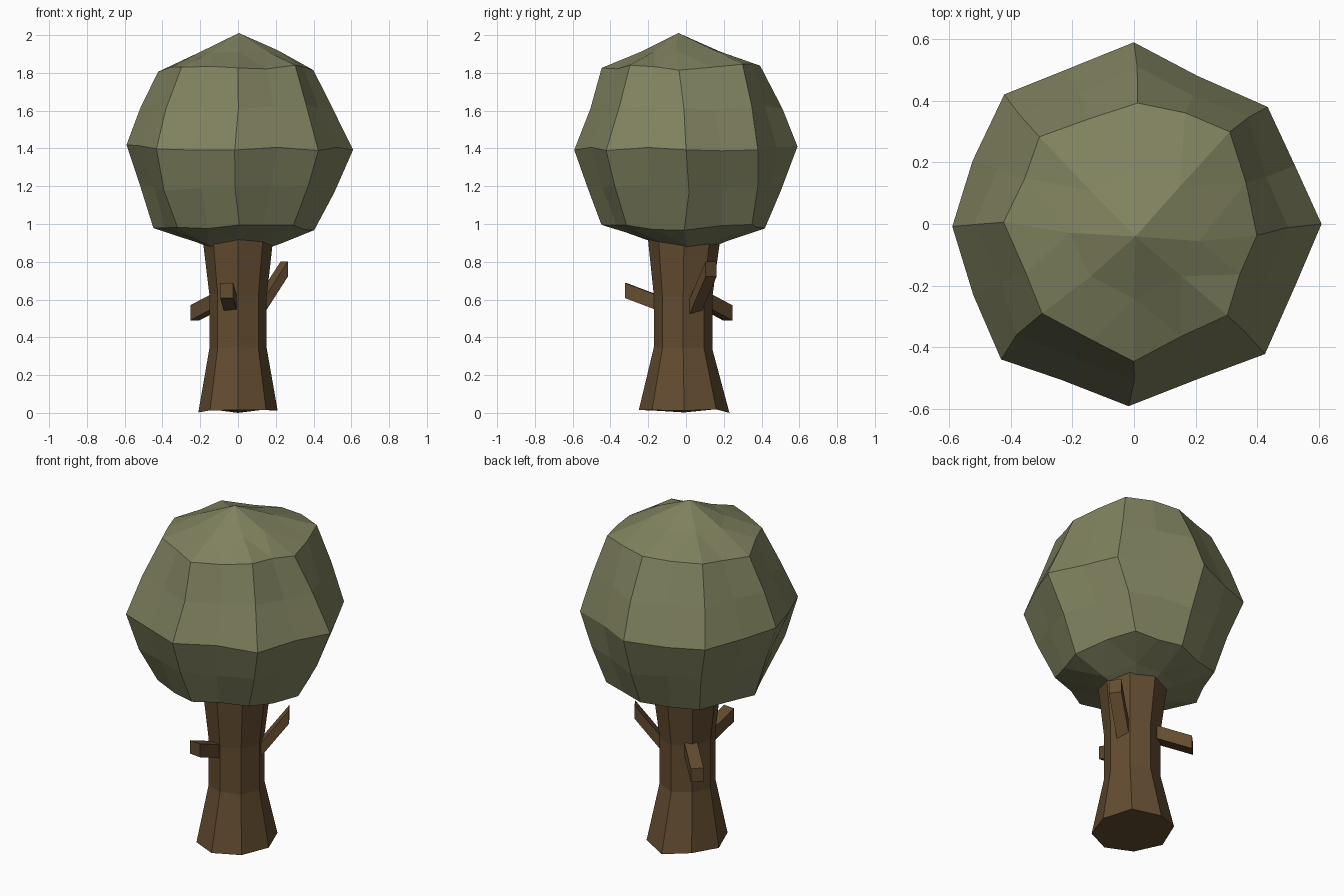
import bpy, bmesh, math, random
from mathutils import Vector

random.seed(4)
if "Cube" in bpy.data.objects:
    bpy.data.objects.remove(bpy.data.objects["Cube"], do_unlink=True)


def material(name, rgb):
    m = bpy.data.materials.new(name)
    m.use_nodes = True
    m.diffuse_color = (*rgb, 1)
    bsdf = next(n for n in m.node_tree.nodes if n.type == 'BSDF_PRINCIPLED')
    bsdf.inputs["Base Color"].default_value = (*rgb, 1)
    return m


LEAF = material("olive leaf", (0.216, 0.223, 0.114))
BARK = material("brown bark", (0.125, 0.072, 0.030))


def finish(bm, name, mat):
    bmesh.ops.recalc_face_normals(bm, faces=bm.faces)
    mesh = bpy.data.meshes.new(name)
    bm.to_mesh(mesh)
    bm.free()
    mesh.materials.append(mat)
    obj = bpy.data.objects.new(name, mesh)
    bpy.context.collection.objects.link(obj)
    return obj


def loft(rings, bottom=None, top=None):
    """Skin equal rings; close each end with a fan to a point, or a flat cap."""
    bm = bmesh.new()
    loops = [[bm.verts.new(p) for p in ring] for ring in rings]
    n = len(loops[0])
    for a, b in zip(loops, loops[1:]):
        for i in range(n):
            j = (i + 1) % n
            bm.faces.new((a[i], a[j], b[j], b[i]))
    for loop, tip in ((loops[0], bottom), (loops[-1], top)):
        if tip:
            v = bm.verts.new(tip)
            for i in range(n):
                bm.faces.new((loop[i], loop[(i + 1) % n], v))
        else:
            bm.faces.new(loop)
    return bm


# Crown: three uneven eight-sided rings, each facet split and slightly crumpled
low = [(.41, 0, .97), (.29, .36, 1), (0, .41, .97), (-.3, .31, .98),
       (-.44, 0, .985), (-.33, -.31, .975), (0, -.44, 1), (.29, -.32, .985)]
equator = [(.6, .01, 1.39), (.43, .38, 1.4), (0, .6, 1.4), (-.43, .42, 1.41),
           (-.6, -.01, 1.41), (-.44, -.44, 1.4), (-.02, -.59, 1.4), (.43, -.43, 1.4)]
high = [(.41, -.04, 1.82), (.31, .3, 1.85), (0, .4, 1.84), (-.3, .28, 1.84),
        (-.42, 0, 1.81), (-.3, -.3, 1.84), (.01, -.44, 1.82), (.3, -.29, 1.845)]
bm = loft([low, equator, high], bottom=(0, 0, .83), top=(0, -.05, 2))
corners = set(bm.verts)
bmesh.ops.subdivide_edges(bm, edges=bm.edges[:], cuts=1, use_grid_fill=True)
for v in bm.verts:
    if v not in corners:
        v.co += Vector([random.uniform(-.012, .012) for _ in range(3)])
finish(bm, "crown", LEAF)

# Trunk: flared octagon, waisted in the middle
rings = []
for z, rx, ry, cy in ((.01, .21, .24, -.01), (.34, .152, .155, -.015),
                      (.62, .152, .155, -.015), (.95, .19, .195, -.01)):
    ring = []
    for i in range(8):
        a = math.radians(45 * i)
        dz = random.uniform(-.01, .01)
        ring.append((rx * math.cos(a), cy + ry * math.sin(a), z + dz))
    rings.append(ring)
rings[0][6] = (0, -.25, 0.015)
rings[0][2] = (0, .23, 0)
finish(loft(rings), "trunk", BARK)


# Branch stubs: upright rectangular sections, slanting out of the trunk
def branch(name, start, end, w=.07, h=.08):
    start, end = Vector(start), Vector(end)
    d = end - start
    side = Vector((-d.y, d.x, 0)).normalized() * w / 2
    up = Vector((0, 0, h / 2))
    section = (-side - up, side - up, side + up, -side + up)
    finish(loft([[p + s for s in section] for p in (start, end)]), name, BARK)


branch("left_branch", (.09, .03, .52), (.245, .133, .762))
branch("front_branch", (-.035, -.1, .565), (-.06, -.32, .648))
branch("right_branch", (-.08, .075, .608), (-.228, .22, .53))
